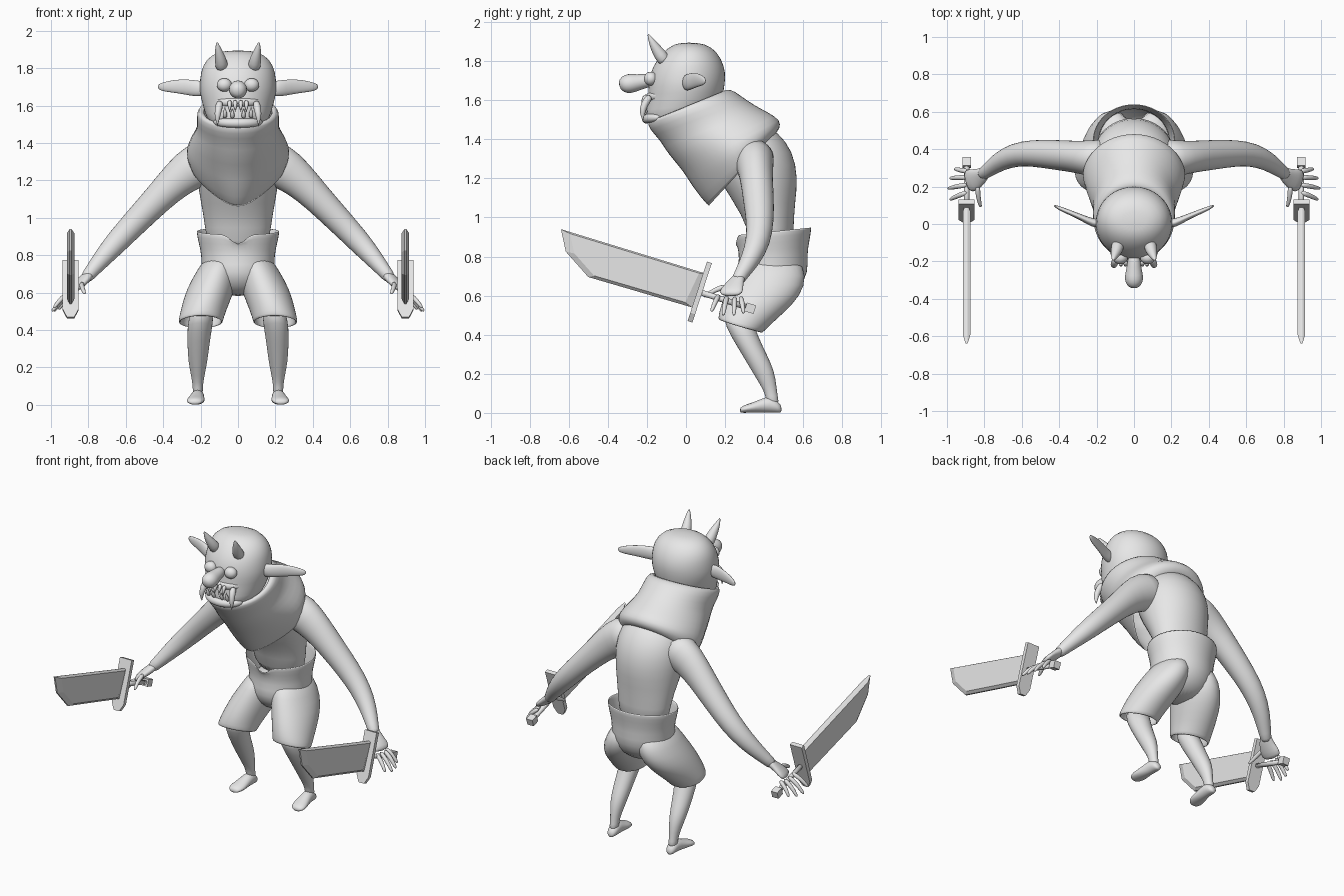
import bpy, bmesh, math
from mathutils import Vector

grey = bpy.data.materials.new("plain_grey")
grey.diffuse_color = (0.8, 0.8, 0.8, 1)


def skin(name, rings, caps=(True, True), mirror=False, subsurf=1, thick=0, smooth=True):
    """Join rings of points into a surface."""
    bm = bmesh.new()
    rows = [[bm.verts.new(p) for p in r] for r in rings]
    n = len(rows[0])
    for a, b in zip(rows, rows[1:]):
        for i in range(n):
            bm.faces.new((a[i], a[(i + 1) % n], b[(i + 1) % n], b[i]))
    if caps[0]:
        bm.faces.new(rows[0])
    if caps[1]:
        bm.faces.new(rows[-1])
    bmesh.ops.recalc_face_normals(bm, faces=bm.faces[:])
    for f in bm.faces:
        f.smooth = smooth
    me = bpy.data.meshes.new(name)
    bm.to_mesh(me)
    bm.free()
    me.materials.append(grey)
    ob = bpy.data.objects.new(name, me)
    bpy.context.collection.objects.link(ob)
    if mirror:
        ob.modifiers.new("mirror", 'MIRROR').use_mirror_merge = False
    if thick:
        m = ob.modifiers.new("shell", 'SOLIDIFY')
        m.thickness, m.offset = thick, -1
    if subsurf:
        m = ob.modifiers.new("round", 'SUBSURF')
        m.levels = m.render_levels = subsurf
    return ob


def oval(x, w, fy, fz, by, bz, point=0, n=24):
    """Tilted oval ring from a front point to a back point, half width w."""
    pts = []
    for i in range(n):
        t = 2 * math.pi * i / n
        c = math.cos(t)
        pts.append(Vector((x + w * math.sin(t) * (1 - point * max(c, 0)),
                           (fy + by) / 2 + (fy - by) / 2 * c,
                           (fz + bz) / 2 + (fz - bz) / 2 * c)))
    return pts


def tube(name, path, radii, n=12, phase=0, **kw):
    """Tube along a path; a radius is a number or (sideways, upright)."""
    path = [Vector(p) for p in path]
    rings = []
    for i, p in enumerate(path):
        d = path[min(i + 1, len(path) - 1)] - path[max(i - 1, 0)]
        q = d.to_track_quat('Z', 'Y')
        r = radii[i] if isinstance(radii[i], tuple) else (radii[i], radii[i])
        angles = [2 * math.pi * k / n + phase for k in range(n)]
        rings.append([p + q @ Vector((r[0] * math.cos(a), r[1] * math.sin(a), 0)) for a in angles])
    return skin(name, rings, **kw)


def ball(name, loc, size, mirror=False):
    """Ellipsoid built from stacked ovals."""
    rings = []
    for k in range(1, 12):
        a = math.pi * k / 12
        s, z = math.sin(a), loc[2] - size[2] * math.cos(a)
        rings.append(oval(loc[0], size[0] * s, loc[1] - size[1] * s, z, loc[1] + size[1] * s, z, n=20))
    return skin(name, rings, mirror=mirror, subsurf=0)


# Torso
skin("torso", [oval(0, *r) for r in (
    (.165, .33, .80, .55, .80), (.175, .32, .95, .55, .95), (.20, .24, 1.08, .56, 1.08),
    (.22, .165, 1.2, .575, 1.2), (.225, .14, 1.3, .55, 1.34), (.18, .16, 1.4, .47, 1.44),
    (.1, .2, 1.44, .4, 1.47))])

# Hooded collar, pointed at the front
skin("cowl", [oval(0, *r) for r in (
    (.18, -.16, 1.49, .19, 1.65), (.215, -.205, 1.50, .23, 1.66), (.225, -.19, 1.45, .28, 1.625),
    (.215, -.13, 1.39, .35, 1.575), (.245, -.1, 1.33, .43, 1.535, .1),
    (.28, -.01, 1.23, .485, 1.50, .25), (.28, .02, 1.17, .485, 1.455, .35),
    (.25, .115, 1.05, .45, 1.42, .45))], caps=(False, False), thick=.012)

# Head, nose, eyes
skin("head", [oval(0, *r) for r in (
    (.13, -.18, 1.46, .1, 1.5), (.17, -.215, 1.51, .16, 1.55), (.19, -.195, 1.59, .19, 1.62),
    (.21, -.195, 1.67, .2, 1.68), (.205, -.185, 1.74, .205, 1.74), (.195, -.15, 1.81, .185, 1.81),
    (.145, -.09, 1.875, .135, 1.875), (.06, -.03, 1.895, .06, 1.895))])
ball("eye", (.073, -.18, 1.71), (.04, .035, .036), mirror=True)
tube("nose", [(0, -.16, 1.7), (0, -.2, 1.7), (0, -.25, 1.69), (0, -.29, 1.685), (0, -.325, 1.68), (0, -.342, 1.675)],
     [.03, .036, .044, .054, .043, .018])

# Lips, teeth and fangs
for name, z, y in (("lower_lip", 1.515, -.205), ("upper_lip", 1.625, -.185)):
    tube(name, [(.13 * math.sin(a), y + .09 * (1 - math.cos(a)), z - .01 * math.cos(a))
                for a in (-1.4, -.9, -.45, 0, .45, .9, 1.4)], [.012, .022, .025, .026, .025, .022, .012])
for x, z0, z1 in ((.015, 1.63, 1.565), (.045, 1.63, 1.56), (.03, 1.53, 1.59), (.07, 1.53, 1.60)):
    tube("tooth", [(x, -.2, z0), (x, -.222, (z0 + z1) / 2), (x, -.222, z1)],
         [.014, .013, .003], n=8, mirror=True)
tube("fang", [(.095, -.18, 1.625), (.105, -.215, 1.58), (.112, -.225, 1.53), (.108, -.22, 1.485)],
     [.022, .022, .016, .004], n=8, mirror=True)

# Horns and ears
tube("horn", [(.085, -.10, 1.79), (.09, -.135, 1.835), (.10, -.16, 1.875), (.108, -.18, 1.91), (.112, -.195, 1.94)],
     [.038, .034, .025, .015, .003], mirror=True)
tube("ear", [(.17, 0, 1.69), (.22, .005, 1.69), (.28, .035, 1.70), (.34, .06, 1.703), (.40, .085, 1.70), (.43, .1, 1.70)],
     [(.025, .04), (.024, .045), (.016, .043), (.014, .036), (.011, .026), (.005, .012)], mirror=True)

# Arms
tube("arm", [(.13, .35, 1.31), (.22, .35, 1.285), (.32, .36, 1.21), (.42, .37, 1.11), (.55, .38, .975),
             (.64, .37, .88), (.72, .335, .79), (.79, .28, .705), (.82, .26, .67)],
     [.11, (.10, .125), (.085, .10), .082, .072, .065, .053, .036, .034], n=16, mirror=True)

# Hands
tube("palm", [(.785, .285, .71), (.82, .255, .67), (.86, .235, .635), (.90, .225, .6)],
     [.03, (.045, .025), (.066, .024), (.062, .017)], mirror=True)
for base, tip in (((.89, .17, .605), (.985, .13, .52)), ((.89, .21, .60), (.995, .19, .50)),
                  ((.89, .25, .595), (.985, .245, .50)), ((.88, .28, .595), (.96, .295, .51)),
                  ((.835, .21, .65), (.82, .09, .595))):
    b, t = Vector(base), Vector(tip)
    tube("finger", [b, b.lerp(t, .5) + Vector((.008, 0, .008)), b.lerp(t, .92), t],
         [.016, .014, .011, .005], n=8, mirror=True)

# Shorts: open waist with a front notch, and two open legs
rings = [oval(0, *r) for r in (
    (.225, .25, .91, .645, .95), (.215, .26, .86, .635, .89), (.195, .275, .79, .62, .81),
    (.2, .25, .71, .63, .72), (.17, .29, .63, .58, .63), (.08, .36, .58, .5, .58))]
rings[0][0].z -= .08
skin("shorts_waist", rings, caps=(False, True), thick=.008)
skin("shorts_leg", [oval(*r) for r in (
    (.09, .08, .3, .8, .58, .8), (.11, .115, .255, .72, .62, .70), (.145, .13, .215, .64, .59, .60),
    (.175, .125, .18, .56, .5, .51), (.195, .12, .165, .50, .42, .44), (.2, .12, .165, .475, .39, .405))],
    caps=(True, False), mirror=True, thick=.012)

# Lower legs and feet
skin("shin", [oval(*r, n=14) for r in (
    (.19, .07, .18, .53, .34, .49), (.205, .068, .20, .44, .37, .39), (.212, .06, .26, .34, .42, .29),
    (.215, .052, .32, .24, .455, .21), (.215, .033, .375, .15, .465, .13),
    (.215, .026, .41, .09, .47, .08), (.215, .03, .405, .04, .48, .04))], mirror=True)
skin("foot", [oval(x, w, y, 0, y, h, n=14) for x, w, y, h in (
    (.215, .015, .49, .035), (.215, .033, .47, .06), (.215, .036, .43, .09), (.22, .04, .38, .07),
    (.225, .05, .33, .05), (.23, .046, .295, .04), (.23, .025, .275, .025))], mirror=True)

# Swords: wide blade, cross guard, grip and pommel
SX = .895
outline = [(.11, .71), (-.64, .94), (-.615, .825), (-.50, .695), (.03, .54)]
mid = (-.25, .75)


def blade_ring(x, k):
    return [Vector((SX + x, y + (mid[0] - y) * k, z + (mid[1] - z) * k)) for y, z in outline]


skin("blade", [blade_ring(-.02, .12), blade_ring(-.005, 0), blade_ring(.005, 0), blade_ring(.02, .12)],
     mirror=True, subsurf=0, smooth=False)
up, out = Vector((0, .31, .95)), Vector((0, -.95, .31))
centre = Vector((SX, .07, .618))
shape = [(-.043, .16), (.043, .16), (.043, -.115), (.02, -.16), (-.02, -.16), (-.043, -.115)]
skin("guard", [[centre + Vector((x, 0, 0)) + up * s + out * d for x, s in shape] for d in (-.013, .013)],
     mirror=True, subsurf=0, smooth=False)
tube("grip", [centre, (SX, .32, .538)], [.015, .015], n=8, mirror=True, subsurf=0)
tube("pommel", [(SX, .305, .543), (SX, .352, .528)], [.032, .032], n=4, phase=math.pi / 4,
     mirror=True, subsurf=0, smooth=False)
